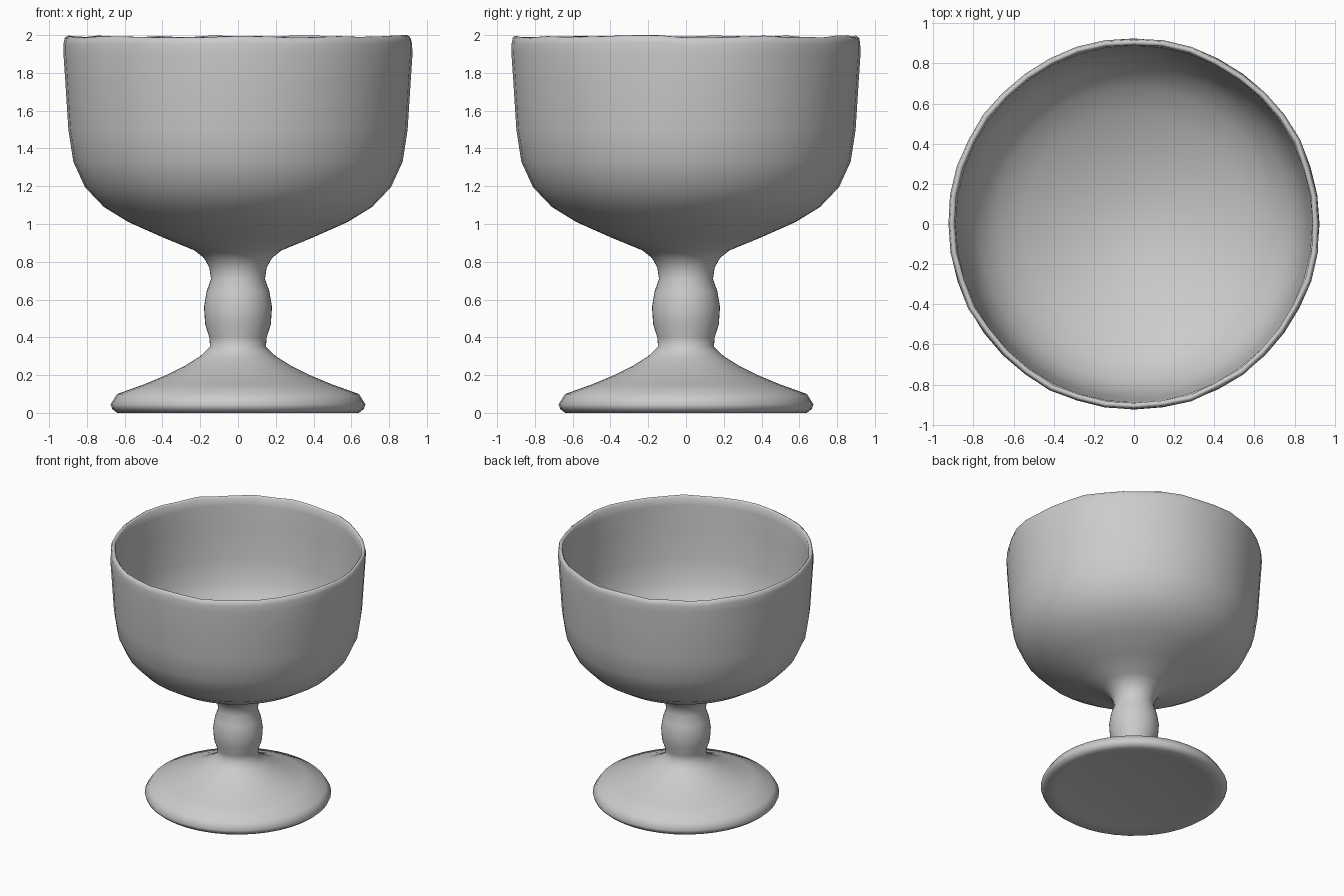
import bpy, bmesh, math, random

if "Cube" in bpy.data.objects:
    bpy.data.objects.remove(bpy.data.objects["Cube"])

random.seed(4)
SIDES = 40

# Profile (radius, height): underside, foot, knopped stem, outer bowl
outer = [(0.3, 0.035), (0.56, 0.015), (0.64, 0.0), (0.665, 0.02), (0.675, 0.045),
         (0.64, 0.1), (0.5, 0.15), (0.38, 0.2), (0.28, 0.25), (0.2, 0.3),
         (0.148, 0.35), (0.152, 0.4), (0.174, 0.47), (0.18, 0.56), (0.167, 0.64),
         (0.143, 0.71), (0.152, 0.77), (0.18, 0.82), (0.23, 0.86), (0.4, 0.93),
         (0.58, 1.01), (0.71, 1.09), (0.81, 1.195), (0.872, 1.33), (0.898, 1.5),
         (0.914, 1.75), (0.924, 1.9)]
# Uneven lip
lip = [(0.924, 1.955), (0.918, 1.985), (0.905, 1.993), (0.893, 1.98)]
# Inside of the bowl
inner = [(0.888, 1.92), (0.88, 1.75), (0.864, 1.5), (0.838, 1.34), (0.78, 1.215),
         (0.685, 1.12), (0.56, 1.045), (0.38, 0.97), (0.2, 0.92), (0.08, 0.905)]

bm = bmesh.new()


def ring(radius, height, offsets=None):
    verts = []
    for i in range(SIDES):
        a = 2 * math.pi * i / SIDES
        dr, dz = offsets[i] if offsets else (0, 0)
        verts.append(bm.verts.new(((radius + dr) * math.cos(a),
                                   (radius + dr) * math.sin(a), height + dz)))
    return verts


wobble = [(random.uniform(-0.005, 0.005), random.uniform(-0.007, 0.007))
          for _ in range(SIDES)]
rings = [ring(*p) for p in outer]
rings += [ring(*p, wobble) for p in lip]
rings += [ring(*p) for p in inner]

for lower, upper in zip(rings, rings[1:]):
    for i in range(SIDES):
        j = (i + 1) % SIDES
        bm.faces.new((lower[i], lower[j], upper[j], upper[i]))

# Close the underside and the bowl floor
for loop, z in ((rings[0], 0.045), (rings[-1], 0.902)):
    centre = bm.verts.new((0, 0, z))
    for i in range(SIDES):
        bm.faces.new((loop[i], loop[(i + 1) % SIDES], centre))

bmesh.ops.recalc_face_normals(bm, faces=bm.faces)
for f in bm.faces:
    f.smooth = True
mesh = bpy.data.meshes.new("goblet")
bm.to_mesh(mesh)
bm.free()
goblet = bpy.data.objects.new("goblet", mesh)
bpy.context.collection.objects.link(goblet)
